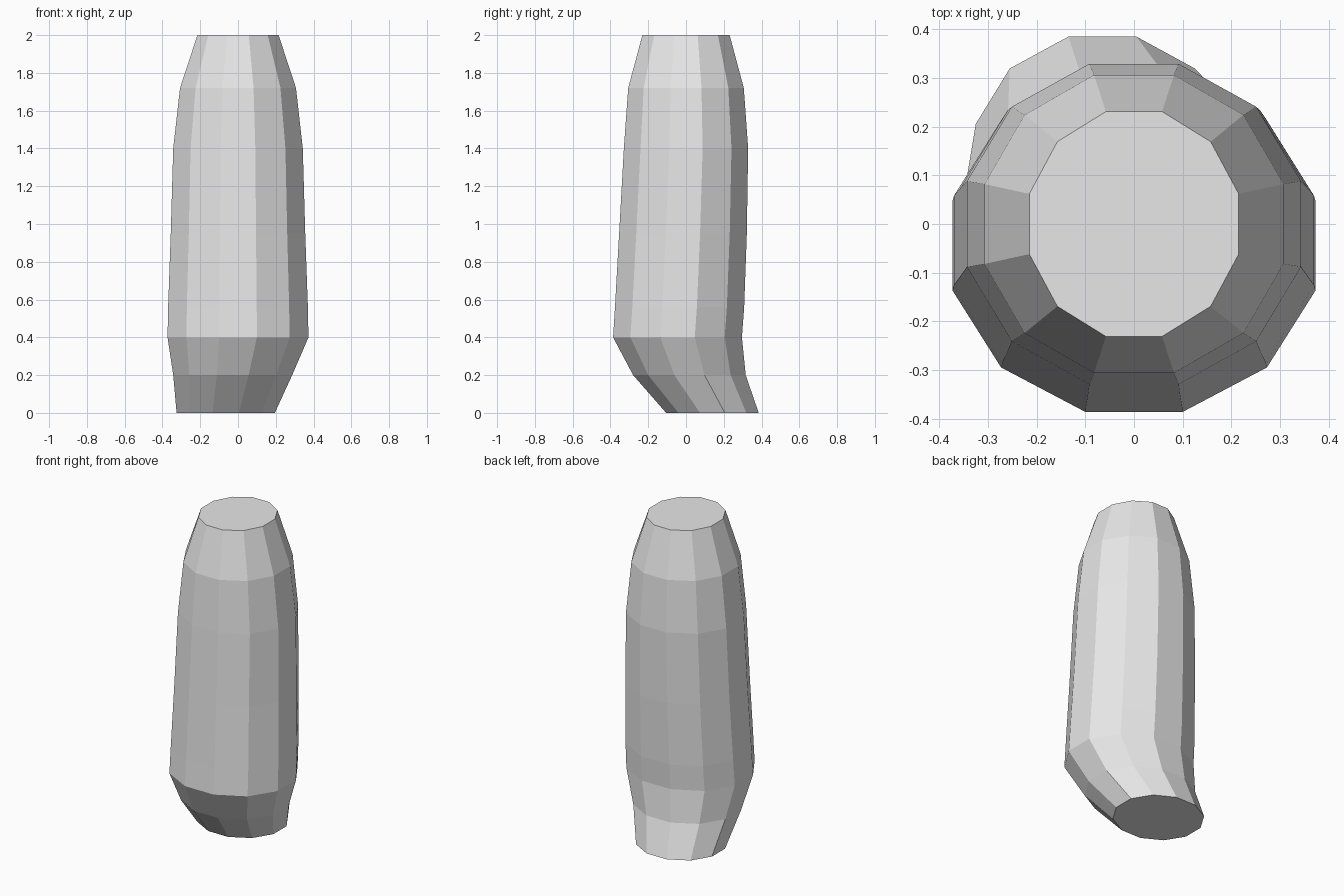
import bpy
import bmesh
from math import cos, sin, pi

cube = bpy.data.objects.get("Cube")
if cube:
    bpy.data.objects.remove(cube, do_unlink=True)

SIDES = 12

# Cross-sections: height, centre x, centre y, half width, half depth
SECTIONS = [
    (0.0, -0.065, 0.14, 0.26, 0.245),
    (0.2, -0.028, 0.018, 0.315, 0.298),
    (0.4, 0.0, -0.045, 0.373, 0.341),
    (0.56, 0.0, -0.034, 0.370, 0.342),
    (0.95, 0.0, -0.016, 0.356, 0.338),
    (1.4, 0.0, 0.0, 0.343, 0.329),
    (1.72, 0.0, 0.0, 0.307, 0.306),
    (2.0, 0.0, 0.0, 0.215, 0.231),
]


def add_ring(bm, z, cx, cy, half_x, half_y):
    """Twelve-sided ring with flats facing the axes."""
    flat = cos(pi / SIDES)
    angles = [2 * pi * (i + 0.5) / SIDES for i in range(SIDES)]
    return [bm.verts.new((cx + half_x * cos(a) / flat,
                          cy + half_y * sin(a) / flat, z)) for a in angles]


# Loft the body through its sections and cap both ends
bm = bmesh.new()
rings = [add_ring(bm, *section) for section in SECTIONS]
for low, high in zip(rings, rings[1:]):
    for i in range(SIDES):
        j = (i + 1) % SIDES
        bm.faces.new((low[i], low[j], high[j], high[i]))
bm.faces.new(rings[0][::-1])
bm.faces.new(rings[-1])
bmesh.ops.recalc_face_normals(bm, faces=bm.faces)

mesh = bpy.data.meshes.new("bent_body")
bm.to_mesh(mesh)
bm.free()
body = bpy.data.objects.new("bent_body", mesh)
bpy.context.collection.objects.link(body)

# Plain light grey
grey = bpy.data.materials.new("light_grey")
grey.use_nodes = True
color = (0.8, 0.8, 0.8, 1.0)
grey.diffuse_color = color
grey.node_tree.nodes["Principled BSDF"].inputs["Base Color"].default_value = color
mesh.materials.append(grey)
